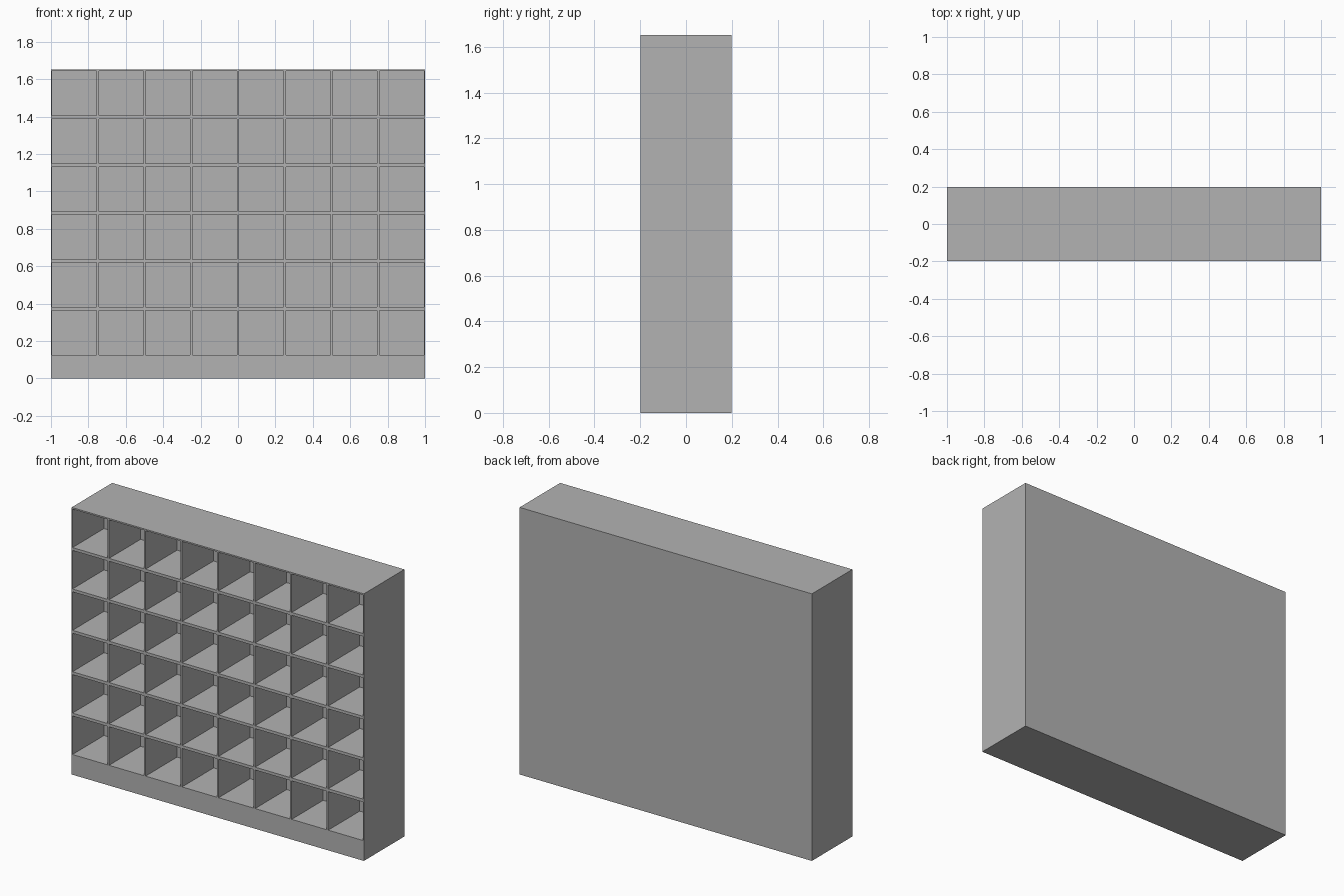
import bpy, bmesh
from mathutils import Vector

if "Cube" in bpy.data.objects:
    bpy.data.objects.remove(bpy.data.objects["Cube"], do_unlink=True)

WIDTH, DEPTH, HEIGHT = 2.0, 0.396, 1.652
COLS, ROWS = 8, 6
CELL = 0.238            # square opening
PLINTH = 0.125          # solid base height
ROW_PITCH = 0.256
RECESS = 0.308          # depth of each compartment

grey = bpy.data.materials.new("plain grey")
grey.use_nodes = True
colour = (0.45, 0.45, 0.45, 1)
grey.diffuse_color = colour
grey.node_tree.nodes["Principled BSDF"].inputs["Base Color"].default_value = colour

# Grid lines of the front: outer edges plus both edges of every opening
pitch = WIDTH / COLS
xs, zs = [-WIDTH / 2], [0.0]
for c in range(COLS):
    mid = -WIDTH / 2 + (c + 0.5) * pitch
    xs += [mid - CELL / 2, mid + CELL / 2]
for r in range(ROWS):
    low = PLINTH + r * ROW_PITCH
    zs += [low, low + CELL]
xs.append(WIDTH / 2)
zs.append(HEIGHT)

# Front sheet
bm = bmesh.new()
grid = [[bm.verts.new((x, -DEPTH / 2, z)) for z in zs] for x in xs]
cells, sheet = [], []
for i in range(len(xs) - 1):
    for j in range(len(zs) - 1):
        face = bm.faces.new((grid[i][j], grid[i + 1][j],
                             grid[i + 1][j + 1], grid[i][j + 1]))
        sheet.append(face)
        if i % 2 and j % 2:
            cells.append(face)

# Solid body: side walls and one clean back panel
rim = [e for e in bm.edges if e.is_boundary]
walls = bmesh.ops.extrude_edge_only(bm, edges=rim)["geom"]
back_verts = [g for g in walls if isinstance(g, bmesh.types.BMVert)]
bmesh.ops.translate(bm, verts=back_verts, vec=Vector((0, DEPTH, 0)))
bmesh.ops.contextual_create(
    bm, geom=[e for e in bm.edges if e.is_boundary])

# Compartments pushed in from the front
for face in cells:
    new = bmesh.ops.extrude_discrete_faces(bm, faces=[face])["faces"][0]
    bmesh.ops.translate(bm, verts=new.verts, vec=Vector((0, RECESS, 0)))

bmesh.ops.recalc_face_normals(bm, faces=bm.faces)
mesh = bpy.data.meshes.new("pigeonhole_cabinet")
bm.to_mesh(mesh)
bm.free()
mesh.materials.append(grey)
cabinet = bpy.data.objects.new("pigeonhole_cabinet", mesh)
bpy.context.collection.objects.link(cabinet)
